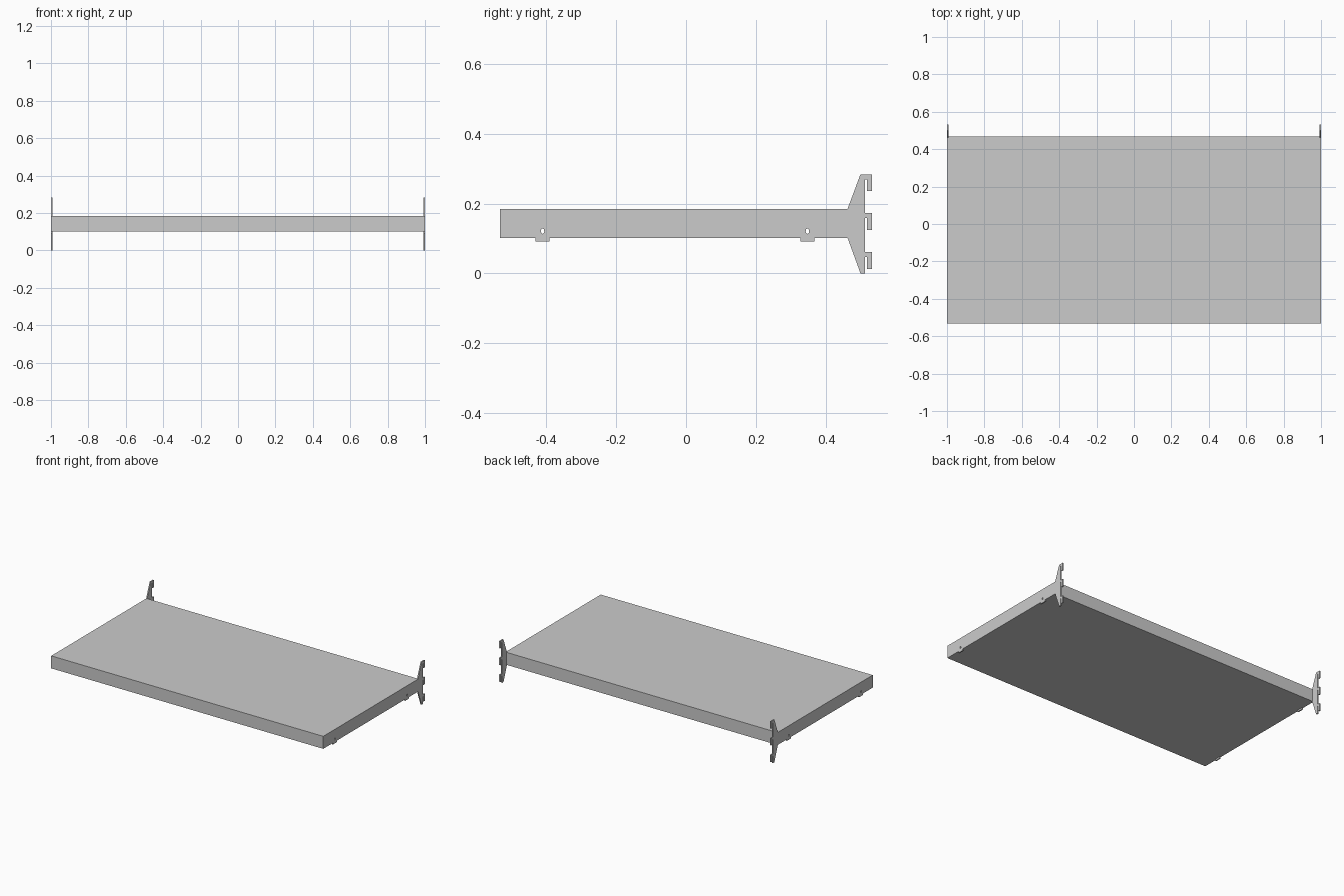
import bpy, bmesh, math

if "Cube" in bpy.data.objects:
    bpy.data.objects.remove(bpy.data.objects["Cube"])

T = 0.008                     # bracket plate thickness
FRONT, BACK = -0.533, 0.467   # shelf depth
LOW, HIGH = 0.102, 0.185      # shelf underside and top
HOLES = (-0.411, 0.348)       # screw positions along the bracket


def tab(y):
    """Small lug below the bracket's lower edge."""
    return [(y - 0.02, LOW), (y - 0.02, 0.092), (y + 0.02, 0.092), (y + 0.02, LOW)]


def hook(top, bottom, slot_top):
    """Downward hook that hangs in the upright, listed from bottom to top."""
    return [(0.513, slot_top), (0.519, slot_top), (0.519, bottom), (0.533, bottom), (0.533, top)]


def oval(y):
    return [(y + 0.005 * math.cos(a), 0.121 + 0.008 * math.sin(a))
            for a in (i * math.tau / 8 for i in range(8))]


# Bracket outline in (y, z)
outline = [(FRONT, LOW)] + tab(HOLES[0]) + tab(HOLES[1])
outline += [(0.463, LOW), (0.5, 0.0), (0.513, 0.0)]
outline += hook(0.061, 0.013, 0.047) + [(0.513, 0.061)]
outline += hook(0.173, 0.124, 0.158) + [(0.513, 0.173)]
outline += hook(0.284, 0.236, 0.269)
outline += [(0.5, 0.284), (0.463, HIGH), (FRONT, HIGH)]


def bracket(name, x):
    curve = bpy.data.curves.new(name + "_profile", 'CURVE')
    curve.dimensions = '2D'
    curve.fill_mode = 'BOTH'
    curve.extrude = T / 2
    for pts in [outline] + [oval(y) for y in HOLES]:
        s = curve.splines.new('POLY')
        s.points.add(len(pts) - 1)
        for p, (y, z) in zip(s.points, pts):
            p.co = (y, z, 0, 1)
        s.use_cyclic_u = True
    tmp = bpy.data.objects.new(name + "_tmp", curve)
    bpy.context.collection.objects.link(tmp)
    deps = bpy.context.evaluated_depsgraph_get()
    mesh = bpy.data.meshes.new_from_object(tmp.evaluated_get(deps))
    bpy.data.objects.remove(tmp)
    bm = bmesh.new()
    bm.from_mesh(mesh)
    bmesh.ops.remove_doubles(bm, verts=bm.verts, dist=1e-5)
    bmesh.ops.recalc_face_normals(bm, faces=bm.faces)
    bm.to_mesh(mesh)
    bm.free()
    for p in mesh.polygons:
        p.use_smooth = False
    ob = bpy.data.objects.new(name, mesh)
    ob.rotation_euler = (math.pi / 2, 0, math.pi / 2)
    ob.location.x = x
    bpy.context.collection.objects.link(ob)


# Side brackets
bracket("right_bracket", 1 - T / 2)
bracket("left_bracket", -1 + T / 2)

# Shelf: box-section panel, open at the ends that the brackets close
bm = bmesh.new()
bmesh.ops.create_cube(bm, size=1)
for v in bm.verts:
    v.co.x *= 2 * (1 - T)
    v.co.y = v.co.y * (BACK - FRONT) + (BACK + FRONT) / 2
    v.co.z = v.co.z * (HIGH - LOW) + (HIGH + LOW) / 2
bmesh.ops.delete(bm, geom=[f for f in bm.faces if abs(f.normal.x) > 0.5], context='FACES_ONLY')
mesh = bpy.data.meshes.new("shelf_panel")
bm.to_mesh(mesh)
bm.free()
bpy.context.collection.objects.link(bpy.data.objects.new("shelf_panel", mesh))
